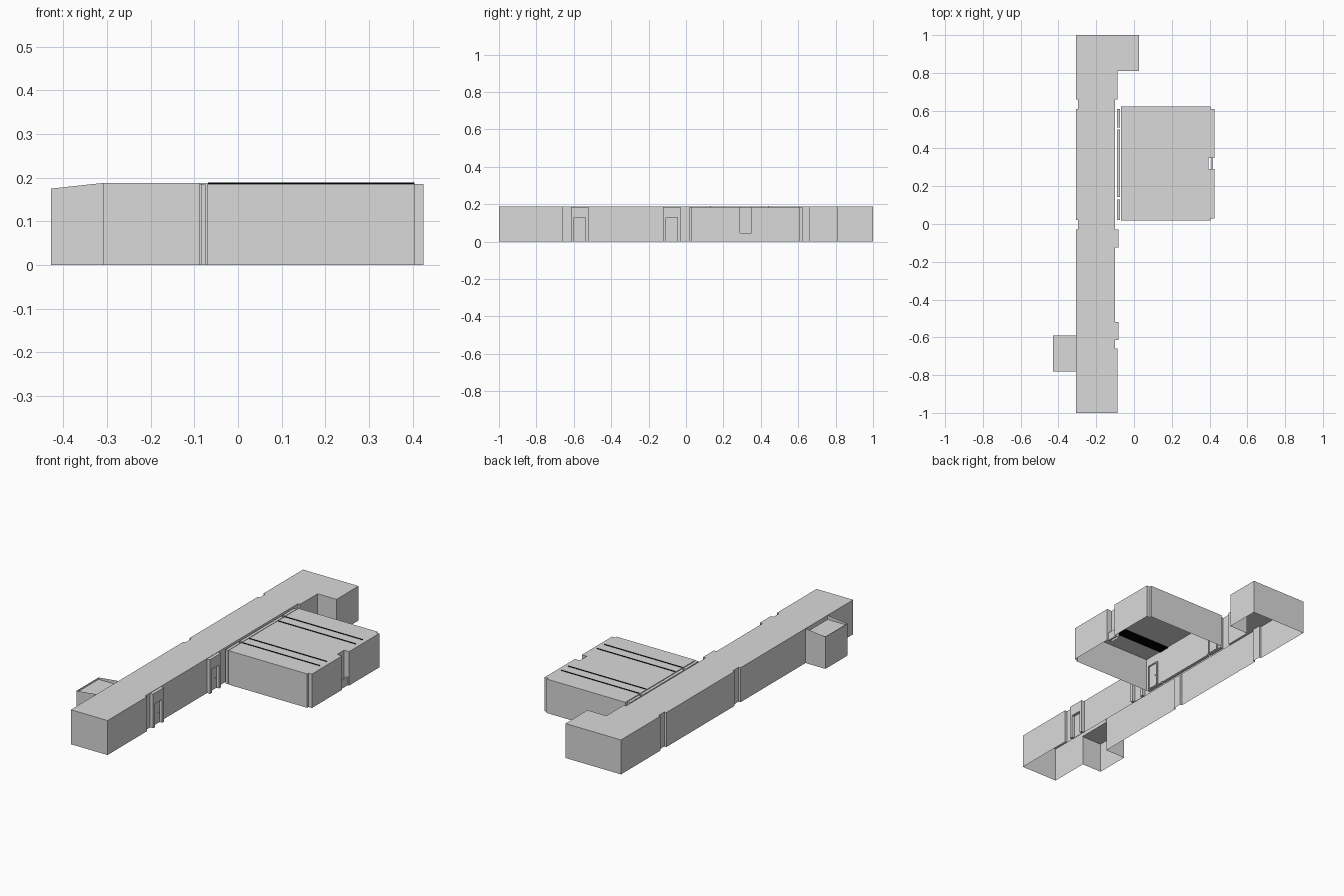
import bpy
import bmesh

cube = bpy.data.objects.get("Cube")
if cube:
    bpy.data.objects.remove(cube)

TOP = 0.188


def material(name, value):
    m = bpy.data.materials.new(name)
    m.use_nodes = True
    colour = (value, value, value, 1)
    m.diffuse_color = colour
    m.node_tree.nodes["Principled BSDF"].inputs["Base Color"].default_value = colour
    return m


GREY = material("plain grey", 0.7)
BLACK = material("black", 0.0)


def finish(name, bm, mat=GREY):
    bmesh.ops.recalc_face_normals(bm, faces=bm.faces)
    mesh = bpy.data.meshes.new(name)
    bm.to_mesh(mesh)
    bm.free()
    mesh.materials.append(mat)
    ob = bpy.data.objects.new(name, mesh)
    bpy.context.collection.objects.link(ob)
    return ob


def shell(name, path, top=TOP, closed=True):
    """Walls standing on a plan outline, open below, with a flat roof."""
    bm = bmesh.new()
    low = [bm.verts.new((x, y, 0)) for x, y in path]
    high = [bm.verts.new((x, y, top)) for x, y in path]
    n = len(path)
    for i in range(n if closed else n - 1):
        j = (i + 1) % n
        bm.faces.new((low[i], low[j], high[j], high[i]))
    bm.faces.new(high)
    return finish(name, bm)


def box(name, x, y, z, mat=GREY):
    bm = bmesh.new()
    bmesh.ops.create_cube(bm, size=1)
    for v in bm.verts:
        v.co = [r[0] if c < 0 else r[1] for c, r in zip(v.co, (x, y, z))]
    return finish(name, bm, mat)


def notch(x, depth, y0, y1):
    """Plan points of a shallow recess in a long wall."""
    return [(x, y0), (x + depth, y0), (x + depth, y1), (x, y1)]


# Long corridor with its end alcove; the side opening leads to the porch
EAST, WEST, INNER = -0.087, -0.308, -0.10
corridor = [(WEST, -0.78), (WEST, -1), (EAST, -1), (EAST, -0.66), (INNER, -0.66),
            (INNER, 0.66), (EAST, 0.66), (EAST, 0.81), (0.027, 0.81),
            (0.027, 1), (WEST, 1)]
corridor += notch(WEST, 0.012, 0.66, 0.61)
corridor += notch(WEST, 0.012, 0.02, -0.03)
corridor += [(WEST, -0.59)]
shell("corridor", corridor, closed=False)

# Porch with sloping wall tops and a roof set below the rim
bm = bmesh.new()
plan = [(WEST, -0.59, TOP), (-0.428, -0.59, 0.175), (-0.428, -0.78, 0.175),
        (WEST, -0.78, TOP)]
low = [bm.verts.new((x, y, 0)) for x, y, z in plan]
high = [bm.verts.new(p) for p in plan]
for i in range(3):
    bm.faces.new((low[i], low[i + 1], high[i + 1], high[i]))
finish("porch_walls", bm)
bm = bmesh.new()
bm.faces.new([bm.verts.new((x, y, 0.165)) for x, y, z in plan])
finish("porch_roof", bm)
box("porch_header", (WEST, WEST + 0.004), (-0.78, -0.59), (0.165, TOP))

# Large room with two shallow bays and a window recess between them
room = [(-0.07, 0.018), (0.405, 0.018), (0.405, 0.03), (0.425, 0.03), (0.425, 0.29),
        (0.395, 0.29), (0.395, 0.35), (0.425, 0.35), (0.425, 0.61), (0.405, 0.61),
        (0.405, 0.622), (-0.07, 0.622)]
shell("room", room, top=0.185)
box("window_sill_wall", (0.409, 0.417), (0.29, 0.35), (0, 0.045))

# Black ceiling bands whose thin side rims rise just above the roof
for label, y0, y1 in (("front", 0.13, 0.19), ("rear", 0.44, 0.5)):
    box(f"{label}_ceiling_band", (-0.069, 0.404), (y0, y1), (0.179, 0.183), BLACK)
    for side, y in (("near", y0), ("far", y1)):
        box(f"{label}_band_{side}_rim", (-0.069, 0.404), (y - 0.0005, y + 0.0005),
            (0.18, 0.189), BLACK)

# Link wall between corridor and room
for label, y0, y1 in (("front", 0.02, 0.13), ("middle", 0.142, 0.5), ("rear", 0.512, 0.61)):
    box(f"link_wall_{label}", (-0.09, -0.074), (y0, y1), (0, 0.184))


# Doors: two jambs, a lintel, a recessed leaf and a knob, all facing +x
def door(name, x, y, half, jamb, depth, top):
    head = 0.128
    span = (x, x + depth)
    box(f"{name}_front_jamb", span, (y - half - jamb, y - half), (0, top))
    box(f"{name}_rear_jamb", span, (y + half, y + half + jamb), (0, top))
    box(f"{name}_lintel", span, (y - half, y + half), (head, top))
    box(f"{name}_leaf", (x, x + 0.003), (y - half, y + half), (0, head))
    box(f"{name}_knob", (x, x + 0.008), (y + 0.018, y + 0.023), (0.055, 0.06))


for label, y in (("front", -0.567), ("rear", -0.077)):
    door(f"{label}_corridor_door", INNER, y, 0.031, 0.016, 0.018, TOP - 0.002)
for label, y in (("front", 0.075), ("rear", 0.56)):
    door(f"{label}_room_door", -0.07, y, 0.03, 0.006, 0.008, 0.134)
